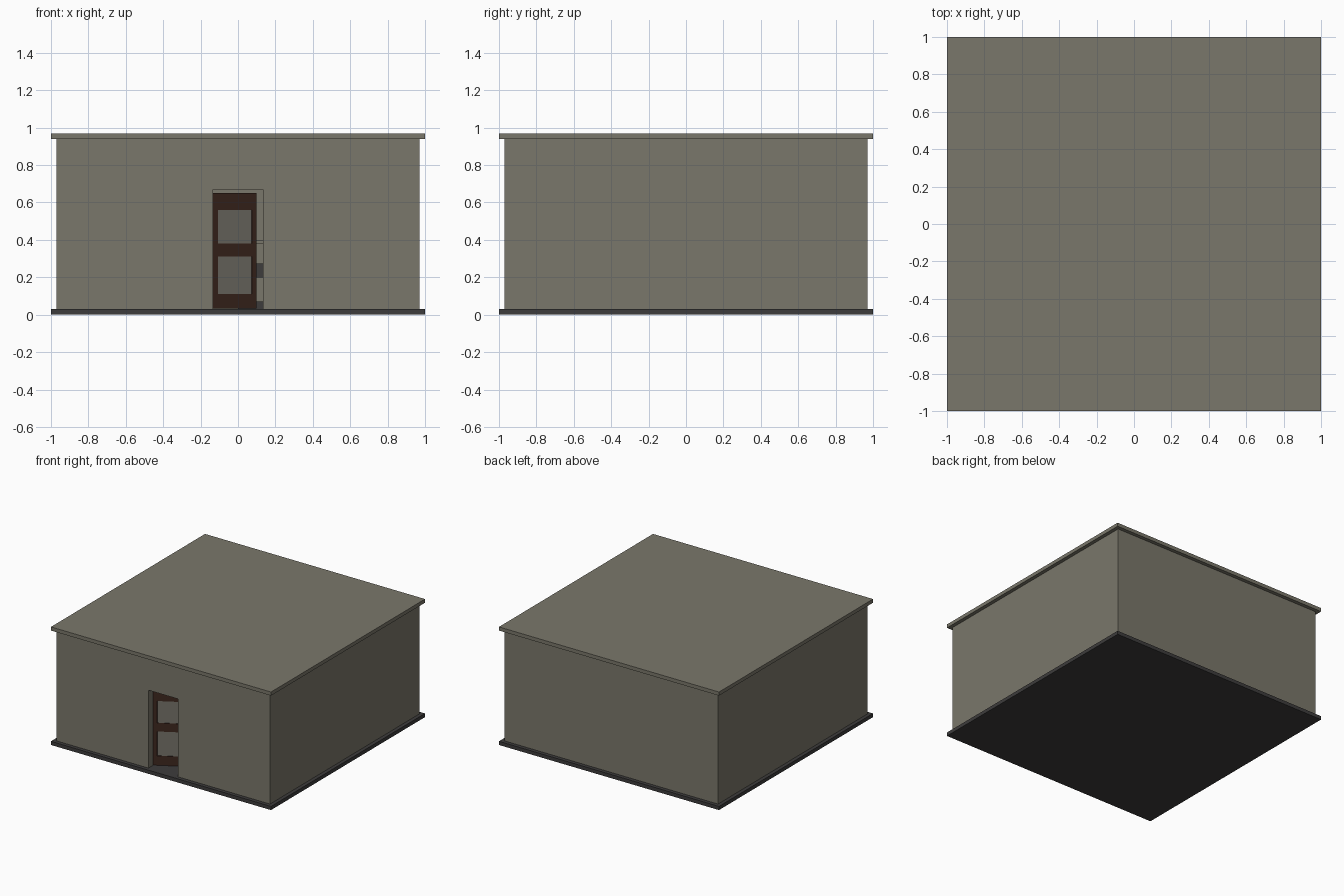
import bpy, bmesh, math
from mathutils import Matrix, Vector

if "Cube" in bpy.data.objects:
    bpy.data.objects.remove(bpy.data.objects["Cube"])


def material(name, rgb):
    m = bpy.data.materials.new(name)
    m.diffuse_color = (*rgb, 1)
    m.use_nodes = True
    m.node_tree.nodes["Principled BSDF"].inputs["Base Color"].default_value = m.diffuse_color
    return m


WALL = material("olive_grey_plaster", (0.195, 0.185, 0.145))
FLOOR = material("charcoal_floor", (0.047, 0.045, 0.045))
WOOD = material("dark_brown_wood", (0.046, 0.020, 0.013))
GLASS = material("grey_pane", (0.175, 0.165, 0.14))
PALE = material("pale_grey_metal", (0.45, 0.45, 0.42))


def boxes(name, parts, mat, matrix=Matrix()):
    """One object from boxes given as (x0, x1, y0, y1, z0, z1)."""
    bm = bmesh.new()
    for x0, x1, y0, y1, z0, z1 in parts:
        centre = Vector((x0 + x1, y0 + y1, z0 + z1)) / 2
        size = Matrix.Diagonal((x1 - x0, y1 - y0, z1 - z0, 1))
        bmesh.ops.create_cube(bm, size=1, matrix=Matrix.Translation(centre) @ size)
    mesh = bpy.data.meshes.new(name)
    bm.to_mesh(mesh)
    bm.free()
    mesh.materials.append(mat)
    obj = bpy.data.objects.new(name, mesh)
    obj.matrix_world = matrix
    bpy.context.collection.objects.link(obj)
    return obj


# Floor and roof slabs
boxes("floor_slab", [(-1, 1, -1, 1, 0, 0.03)], FLOOR)
boxes("roof_slab", [(-1, 1, -1, 1, 0.94, 0.97)], WALL)

# Hollow walls with a doorway cut in the front
walls = boxes("walls", [(-0.97, 0.97, -0.97, 0.97, 0.03, 0.94)], WALL)
cutters = [
    boxes("room_cutter", [(-0.91, 0.91, -0.91, 0.91, -0.2, 1.2)], WALL),
    boxes("doorway_cutter", [(-0.135, 0.135, -1.2, -0.8, -0.3, 0.67)], WALL),
]
for c in cutters:
    c.hide_render = True
    c.hide_viewport = False
    c.display_type = 'WIRE'
    mod = walls.modifiers.new(c.name, 'BOOLEAN')
    mod.operation = 'DIFFERENCE'
    mod.solver = 'EXACT'
    mod.object = c

# Door swung inward on its left hinge: stiles and rails around two panes
hinge = Matrix.Translation((-0.137, -0.912, 0)) @ Matrix.Rotation(math.radians(29), 4, 'Z')
W, T = 0.27, 0.016
L, R = 0.034, 0.242
frame = [(0, L, 0, T, 0.032, 0.65), (R, W, 0, T, 0.032, 0.65)]
frame += [(L, R, 0, T, z0, z1) for z0, z1 in ((0.032, 0.11), (0.31, 0.38), (0.56, 0.65))]
boxes("door_frame", frame, WOOD, hinge)
boxes("door_panes", [(L, R, 0.004, 0.012, 0.11, 0.31),
                     (L, R, 0.004, 0.012, 0.38, 0.56)], GLASS, hinge)

# Chair glimpsed through the gap
boxes("chair_seat", [(0.0, 0.135, 0.3, 0.46, 0.2, 0.275)], FLOOR)
boxes("chair_column", [(0.06, 0.08, 0.37, 0.39, 0.07, 0.2)], PALE)
boxes("chair_base", [(0.0, 0.135, 0.3, 0.46, 0.03, 0.07)], FLOOR)

# Desk along the back wall
boxes("desk_top", [(-0.4, 0.4, 0.65, 0.91, 0.38, 0.4)], WALL)
boxes("desk_legs", [(s * 0.38 - 0.015, s * 0.38 + 0.015, 0.66, 0.9, 0.03, 0.38)
                    for s in (-1, 1)], WALL)
